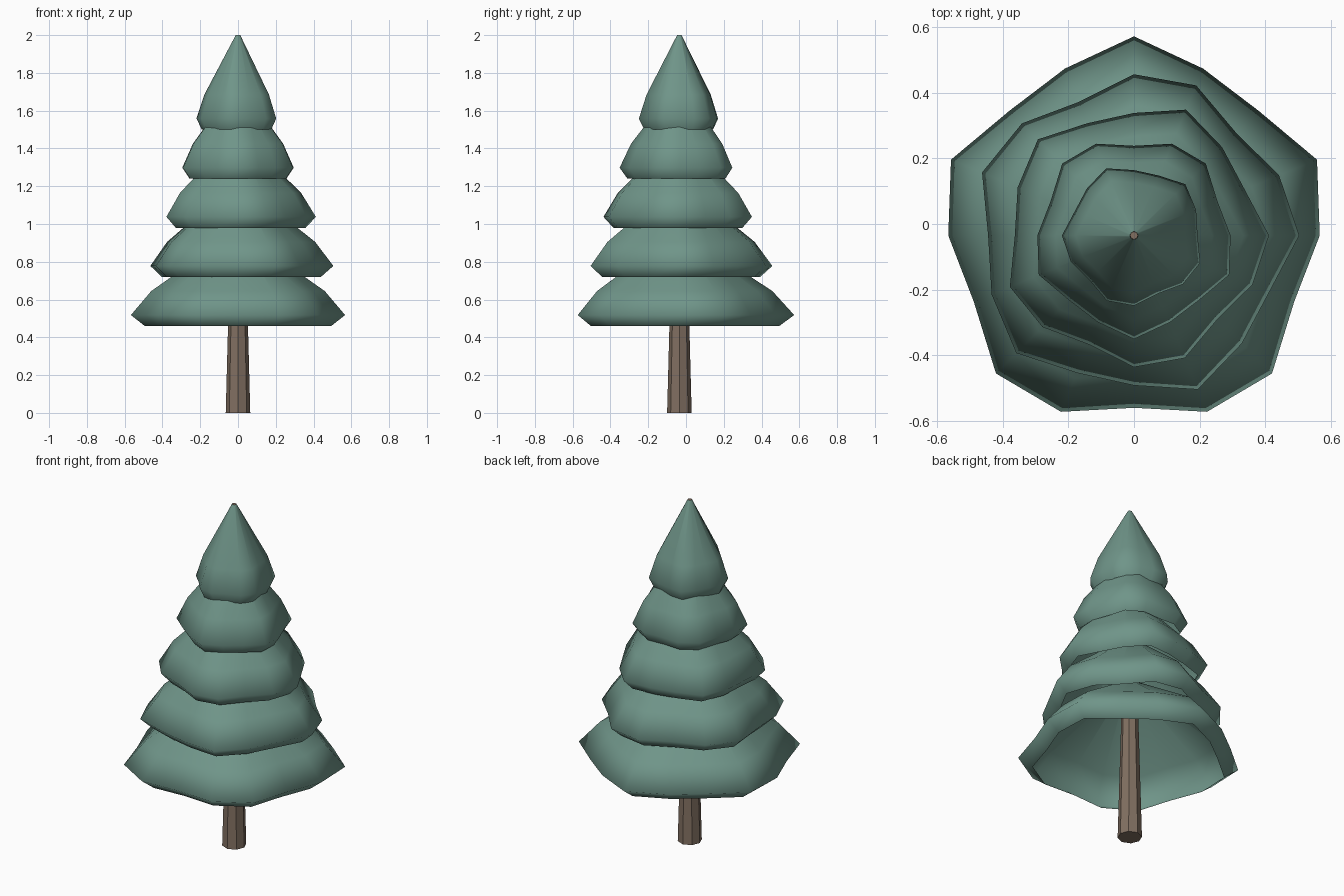
import bpy, bmesh
from math import sin, cos, pi, radians

if "Cube" in bpy.data.objects:
    bpy.data.objects.remove(bpy.data.objects["Cube"])

CY = -0.035   # axis of the tree in y
SIDES = 16


def material(name, rgb):
    m = bpy.data.materials.new(name)
    m.diffuse_color = (*rgb, 1)
    m.use_nodes = True
    m.node_tree.nodes["Principled BSDF"].inputs["Base Color"].default_value = m.diffuse_color
    return m


def loft(name, rings, mat, smooth, caps=False):
    """Skin a stack of equal-length rings of points."""
    bm = bmesh.new()
    rows = [[bm.verts.new(p) for p in ring] for ring in rings]
    n = len(rows[0])
    for a, b in zip(rows, rows[1:]):
        for i in range(n):
            j = (i + 1) % n
            bm.faces.new((a[i], a[j], b[j], b[i]))
    if caps:
        bm.faces.new(rows[0][::-1])
        bm.faces.new(rows[-1])
    for f in bm.faces:
        f.smooth = smooth
    me = bpy.data.meshes.new(name)
    bm.to_mesh(me)
    bm.free()
    me.materials.append(mat)
    ob = bpy.data.objects.new(name, me)
    bpy.context.collection.objects.link(ob)
    return ob


def ring(r, z, n=SIDES, wave=0.0, phase=0.0):
    """Circle of points with a five-lobed ripple."""
    pts = []
    for i in range(n):
        t = 2 * pi * i / n
        k = r * (1 + wave * sin(5 * t + phase))
        pts.append((k * cos(t), CY + k * sin(t), z))
    return pts


bark = material("bark", (0.22, 0.16, 0.12))
needles = material("needles", (0.16, 0.30, 0.25))

# Trunk: one tapered pole running up to the tip
loft("trunk", [ring(0.065, 0, 8), ring(0.012, 2.0, 8)], bark, False, True)

# Foliage: five hollow rippled skirts, each twisted against the last
for i, r in enumerate((0.567, 0.475, 0.388, 0.295, 0.207)):
    z = 0.46 + 0.26 * i
    ph = radians(60 * i)
    profile = [(0.87, 0), (1.0, 0.058), (0.81, 0.185)]
    rings = [ring(r * k, z + h, wave=0.072, phase=ph) for k, h in profile]
    rings.append(ring(0.012, z + 0.5))
    loft(f"foliage_tier_{i + 1}", rings, needles, True)
